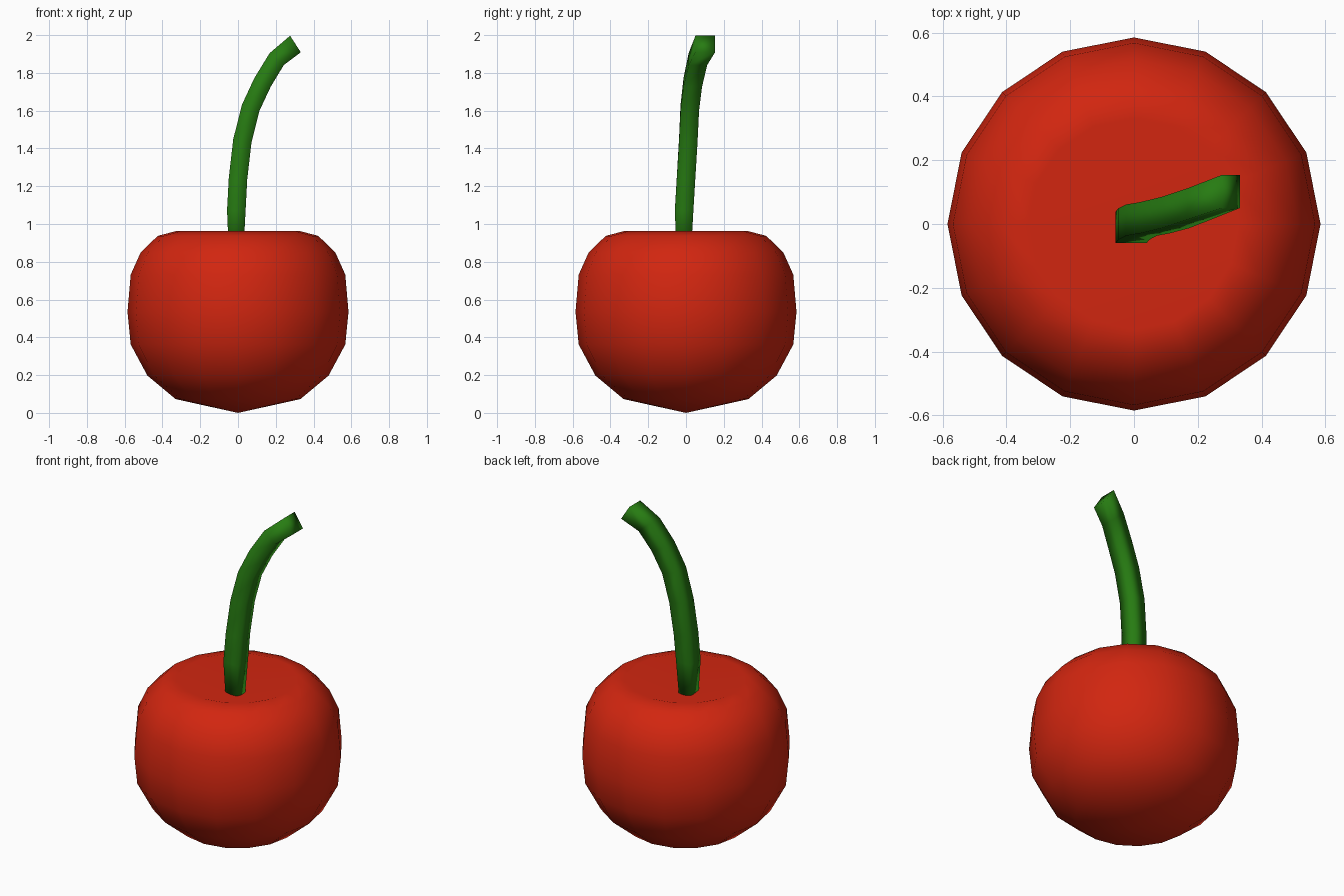
import bpy, bmesh, math
from mathutils import Vector

if "Cube" in bpy.data.objects:
    bpy.data.objects.remove(bpy.data.objects["Cube"])


def material(name, rgb):
    m = bpy.data.materials.new(name)
    m.diffuse_color = (*rgb, 1)
    m.use_nodes = True
    m.node_tree.nodes["Principled BSDF"].inputs["Base Color"].default_value = m.diffuse_color
    return m


def finish(bm, name, mat):
    bmesh.ops.recalc_face_normals(bm, faces=bm.faces)
    for f in bm.faces:
        f.smooth = True
    me = bpy.data.meshes.new(name)
    bm.to_mesh(me)
    bm.free()
    me.materials.append(mat)
    ob = bpy.data.objects.new(name, me)
    bpy.context.collection.objects.link(ob)
    return ob


def bridge(bm, rings):
    n = len(rings[0])
    for a, b in zip(rings, rings[1:]):
        for i in range(n):
            j = (i + 1) % n
            bm.faces.new((a[i], a[j], b[j], b[i]))


red = material("cherry red", (0.64, 0.019, 0.005))
green = material("stem green", (0.02, 0.2, 0.006))

# Fruit: 16-sided lathe with a dimple at the top
SIDES = 16
profile = [(0.33, 0.073), (0.48, 0.198), (0.568, 0.362), (0.585, 0.535),
           (0.568, 0.732), (0.515, 0.85), (0.425, 0.937), (0.33, 0.962)]
bm = bmesh.new()
rings = [[bm.verts.new((r * math.cos(math.tau * i / SIDES),
                        r * math.sin(math.tau * i / SIDES), z))
          for i in range(SIDES)] for r, z in profile]
bridge(bm, rings)
for ring, z in ((rings[0], 0.0), (rings[-1], 0.862)):
    tip = bm.verts.new((0, 0, z))
    for i in range(SIDES):
        bm.faces.new((ring[i], ring[(i + 1) % SIDES], tip))
finish(bm, "fruit", red)

# Stem: square section swept along a bent path
path = [(-0.01, -0.012, 0.84), (-0.009, -0.01, 1.07), (0.0, 0.0, 1.24),
        (0.023, 0.012, 1.44), (0.067, 0.02, 1.615), (0.13, 0.036, 1.75),
        (0.205, 0.063, 1.873), (0.304, 0.102, 1.953)]
half = [0.038] + [0.049] * 6 + [0.052]
pts = [Vector(p) for p in path]
bm = bmesh.new()
rings = []
for k, (p, h) in enumerate(zip(pts, half)):
    t = pts[min(k + 1, len(pts) - 1)] - pts[max(k - 1, 0)]
    if k == len(pts) - 1:
        t = Vector((0.84, 0, 0.54))
    across = Vector((t.z, 0, -t.x)).normalized()
    side = Vector((0, 1, 0))
    rings.append([bm.verts.new(p + across * h * a + side * h * b)
                  for a, b in ((-1, -1), (1, -1), (1, 1), (-1, 1))])
bridge(bm, rings)
bm.faces.new(rings[0])
bm.faces.new(rings[-1])
finish(bm, "stem", green)
